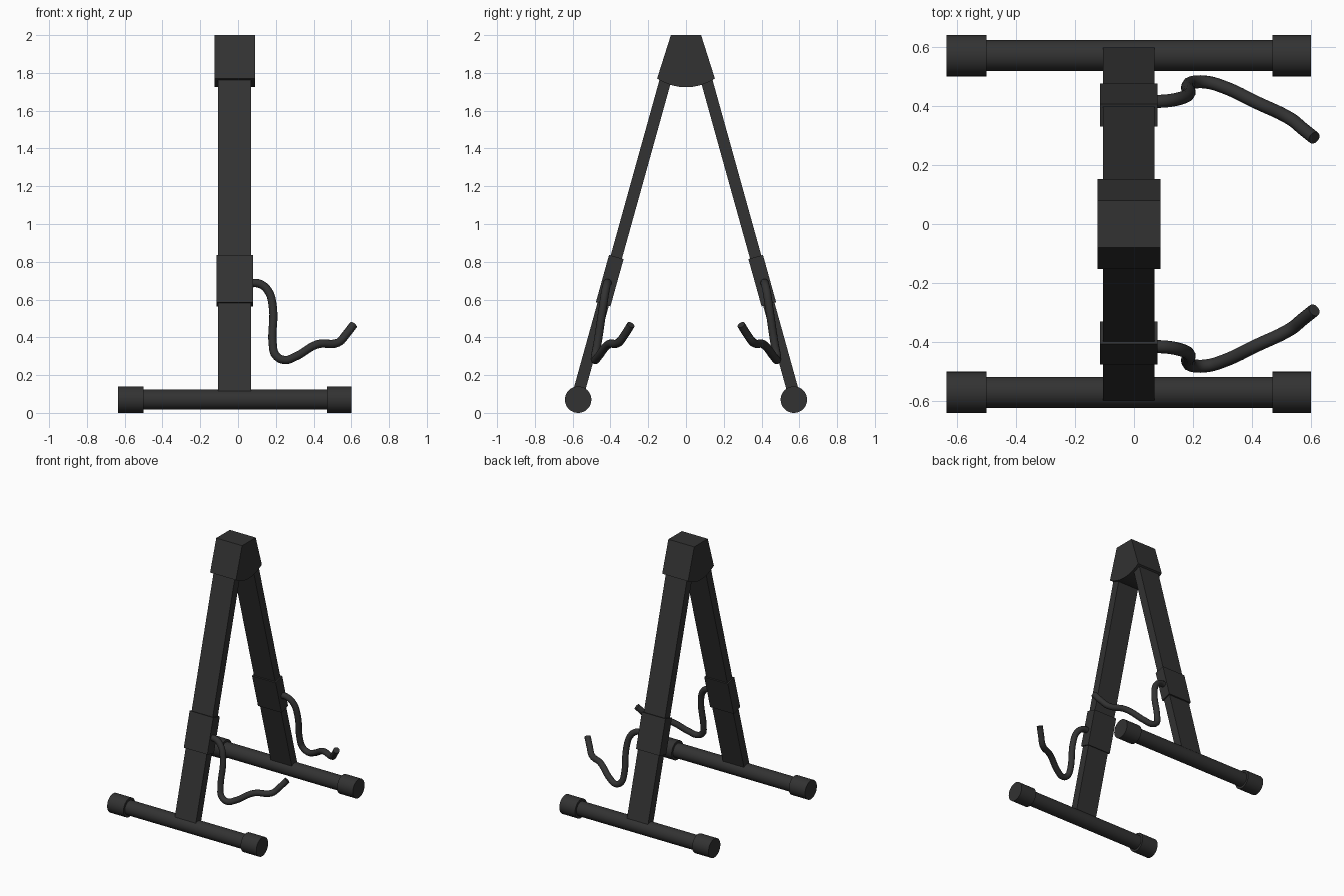
import bpy, bmesh, math
from mathutils import Vector, Matrix

if "Cube" in bpy.data.objects:
    bpy.data.objects.remove(bpy.data.objects["Cube"])

mat = bpy.data.materials.new("matte black")
mat.diffuse_color = (0.032, 0.032, 0.032, 1)
mat.use_nodes = True
mat.node_tree.nodes["Principled BSDF"].inputs["Base Color"].default_value = mat.diffuse_color

CX = -0.0175                      # centre of the frame in x
TILT = math.atan(0.278)           # lean of each leg


def finish(name, bm, smooth=False):
    bmesh.ops.recalc_face_normals(bm, faces=bm.faces)
    me = bpy.data.meshes.new(name)
    bm.to_mesh(me)
    bm.free()
    me.materials.append(mat)
    ob = bpy.data.objects.new(name, me)
    bpy.context.collection.objects.link(ob)
    if smooth:
        bpy.ops.object.select_all(action='DESELECT')
        ob.select_set(True)
        bpy.context.view_layer.objects.active = ob
        bpy.ops.object.shade_smooth_by_angle(angle=math.radians(35))
    return ob


def tilted_box(name, side, centre_z, size):
    """Box lying along the leg axis at the given height."""
    y = side * (0.565 - (centre_z - 0.12) * 0.278)
    m = (Matrix.Translation((CX, y, centre_z))
         @ Matrix.Rotation(side * TILT, 4, 'X') @ Matrix.Diagonal((*size, 1)))
    bm = bmesh.new()
    bmesh.ops.create_cube(bm, size=1, matrix=m)
    finish(name, bm)


def x_cylinder(name, x0, x1, y, z, r):
    m = Matrix.Translation(((x0 + x1) / 2, y, z)) @ Matrix.Rotation(math.pi / 2, 4, 'Y')
    bm = bmesh.new()
    bmesh.ops.create_cone(bm, cap_ends=True, segments=40, radius1=r, radius2=r,
                          depth=x1 - x0, matrix=m)
    finish(name, bm, True)


def tube(name, pts, r):
    cu = bpy.data.curves.new(name, 'CURVE')
    cu.dimensions = '3D'
    cu.bevel_depth = r
    cu.bevel_resolution = 4
    cu.use_fill_caps = True
    cu.resolution_u = 6
    sp = cu.splines.new('BEZIER')
    sp.bezier_points.add(len(pts) - 1)
    for bp, p in zip(sp.bezier_points, pts):
        bp.co = p
        bp.handle_left_type = bp.handle_right_type = 'AUTO'
    tmp = bpy.data.objects.new(name + "_path", cu)
    bpy.context.collection.objects.link(tmp)
    bpy.context.view_layer.update()
    me = bpy.data.meshes.new_from_object(
        tmp.evaluated_get(bpy.context.evaluated_depsgraph_get()))
    bpy.data.objects.remove(tmp)
    bm = bmesh.new()
    bm.from_mesh(me)
    bmesh.ops.remove_doubles(bm, verts=bm.verts, dist=1e-5)
    for f in bm.faces:
        f.material_index = 0
    finish(name, bm, True)


# path of the cradle arm, for the +y side
ARM = [(0.06, 0.415, 0.687), (0.115, 0.418, 0.683), (0.16, 0.427, 0.645),
       (0.184, 0.44, 0.56), (0.184, 0.47, 0.36), (0.198, 0.48, 0.307),
       (0.245, 0.481, 0.28), (0.30, 0.466, 0.296), (0.42, 0.41, 0.363),
       (0.53, 0.357, 0.372), (0.57, 0.325, 0.413), (0.611, 0.292, 0.466)]

for side, tag in ((-1, "front"), (1, "back")):
    fy = side * 0.571
    # foot bar with rubber end caps
    x_cylinder(tag + "_foot_bar", -0.60, 0.57, fy, 0.07, 0.053)
    x_cylinder(tag + "_foot_cap_left", -0.635, -0.50, fy, 0.07, 0.07)
    x_cylinder(tag + "_foot_cap_right", 0.47, 0.60, fy, 0.07, 0.07)
    # flat leg and the collar that holds the arm
    tilted_box(tag + "_leg", side, 0.965, (0.175, 0.062, 1.83))
    tilted_box(tag + "_collar", side, 0.70, (0.195, 0.08, 0.26))
    # bent cradle arm
    tube(tag + "_arm", [Vector((x, side * y, z)) for x, y, z in ARM], 0.022)

# hinge head: tapered block with an arched underside
profile = [(0.08, 2.0), (-0.08, 2.0)]
for i in range(17):
    t = -1 + i / 8
    profile.append((0.153 * t, 1.724 + 0.046 * t * t))
bm = bmesh.new()
face = bm.faces.new([bm.verts.new((-0.124, y, z)) for y, z in profile])
ext = bmesh.ops.extrude_face_region(bm, geom=[face])
bmesh.ops.translate(bm, vec=(0.214, 0, 0),
                    verts=[v for v in ext["geom"] if isinstance(v, bmesh.types.BMVert)])
finish("hinge_head", bm, True)
